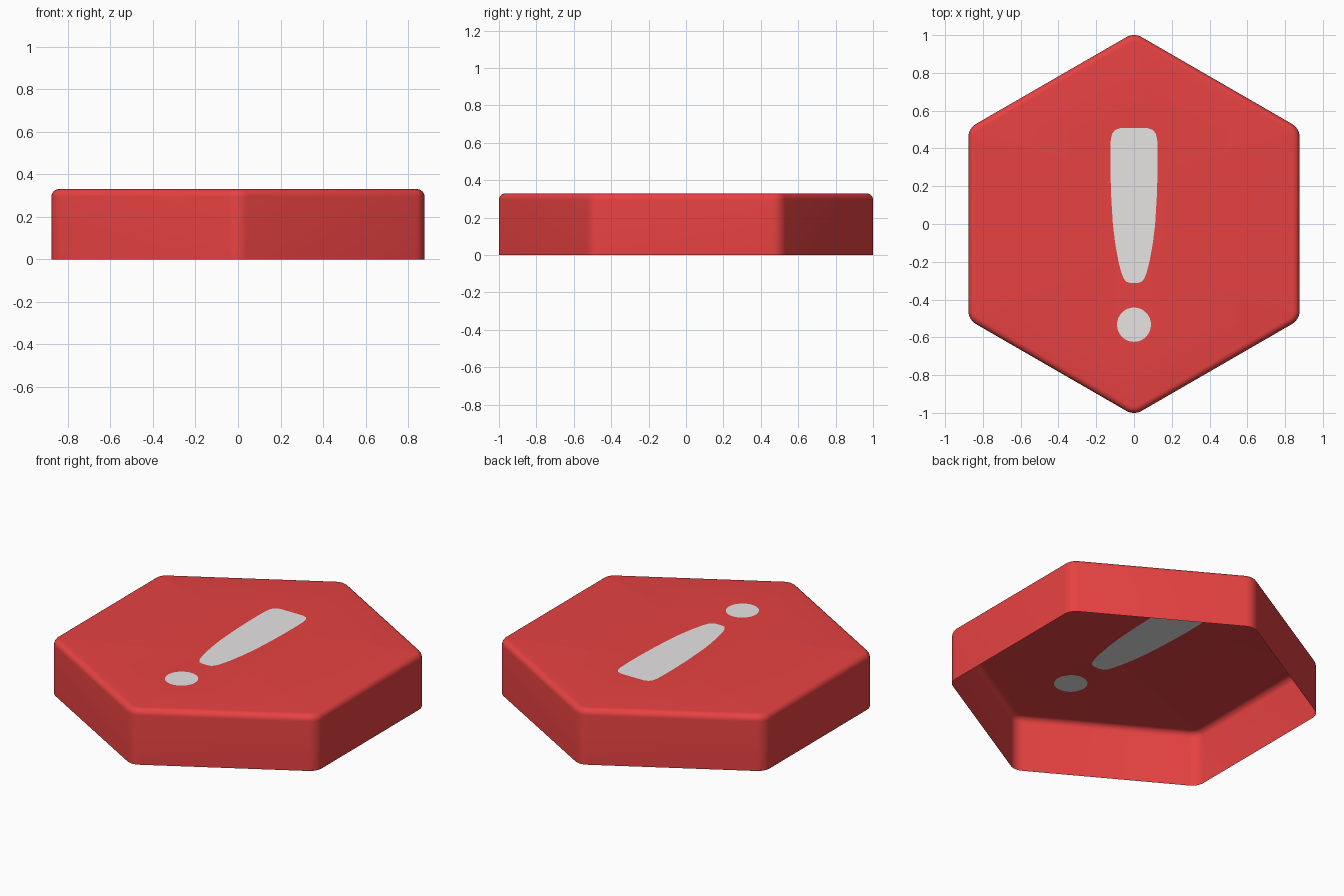
import bpy, bmesh, math

if "Cube" in bpy.data.objects:
    bpy.data.objects.remove(bpy.data.objects["Cube"])

def material(name, rgb):
    m = bpy.data.materials.new(name)
    m.diffuse_color = (*rgb, 1)
    m.use_nodes = True
    m.node_tree.nodes["Principled BSDF"].inputs["Base Color"].default_value = m.diffuse_color
    return m

H, APOTHEM, CORNER, FILLET = 0.33, 0.877, 0.08, 0.035
CENTRE = (APOTHEM - CORNER) / math.cos(math.pi / 6)

bm = bmesh.new()

def add_loop(points, z):
    return [bm.verts.new((x, y, z)) for x, y in points]

def loop_edges(vs):
    return [bm.edges.get((a, b)) or bm.edges.new((a, b)) for a, b in zip(vs, vs[1:] + vs[:1])]

def hexagon(inset, steps=6):
    """Rounded hexagon outline, points towards +y and -y."""
    pts = []
    for k in range(6):
        mid = math.radians(90 + 60 * k)
        for i in range(steps + 1):
            a = mid + math.radians(-30 + 60 * i / steps)
            r = CORNER - inset
            pts.append((CENTRE * math.cos(mid) + r * math.cos(a),
                        CENTRE * math.sin(mid) + r * math.sin(a)))
    return pts

# Side wall and filleted rim (open underneath)
rings = [add_loop(hexagon(0), 0)]
for i in range(7):
    a = math.pi / 2 * i / 6
    rings.append(add_loop(hexagon(FILLET * (1 - math.cos(a))), H - FILLET + FILLET * math.sin(a)))
for lo, hi in zip(rings, rings[1:]):
    for i in range(len(lo)):
        j = (i + 1) % len(lo)
        bm.faces.new((lo[i], lo[j], hi[j], hi[i]))

# Warning mark outlines: tapered bar and dot
half = [(0.075, 0.507), (0.1, 0.498), (0.116, 0.478), (0.123, 0.445), (0.125, 0.38), (0.125, 0.28),
        (0.121, 0.15), (0.112, 0.0), (0.1, -0.1), (0.084, -0.19), (0.068, -0.255),
        (0.055, -0.288), (0.04, -0.306), (0.02, -0.312)]
bar = add_loop(half + [(-x, y) for x, y in reversed(half)], H)
dot = add_loop([(0.09 * math.cos(math.tau * i / 32), -0.533 + 0.091 * math.sin(math.tau * i / 32))
                for i in range(32)], H)

# Top sheet with the mark cut into it
edges = loop_edges(rings[-1]) + loop_edges(bar) + loop_edges(dot)
bmesh.ops.triangle_fill(bm, edges=edges, use_beauty=True, normal=(0, 0, 1))
marks = [set(bar), set(dot)]
for f in [f for f in bm.faces if any(set(f.verts) <= m for m in marks)]:
    bm.faces.remove(f)
for vs in (bar, dot):
    bm.faces.new(vs).material_index = 1
for f in bm.faces:
    f.normal_update()
    if all(abs(v.co.z - H) < 1e-6 for v in f.verts) and f.normal.z < 0:
        f.normal_flip()

mesh = bpy.data.meshes.new("warning_plate")
bm.to_mesh(mesh)
bm.free()
mesh.materials.append(material("warning red", (0.86, 0.058, 0.058)))
mesh.materials.append(material("mark white", (1.0, 0.97, 0.97)))
plate = bpy.data.objects.new("warning_plate", mesh)
bpy.context.collection.objects.link(plate)
bpy.context.view_layer.objects.active = plate
plate.select_set(True)
bpy.ops.object.shade_smooth_by_angle(angle=math.radians(40))
